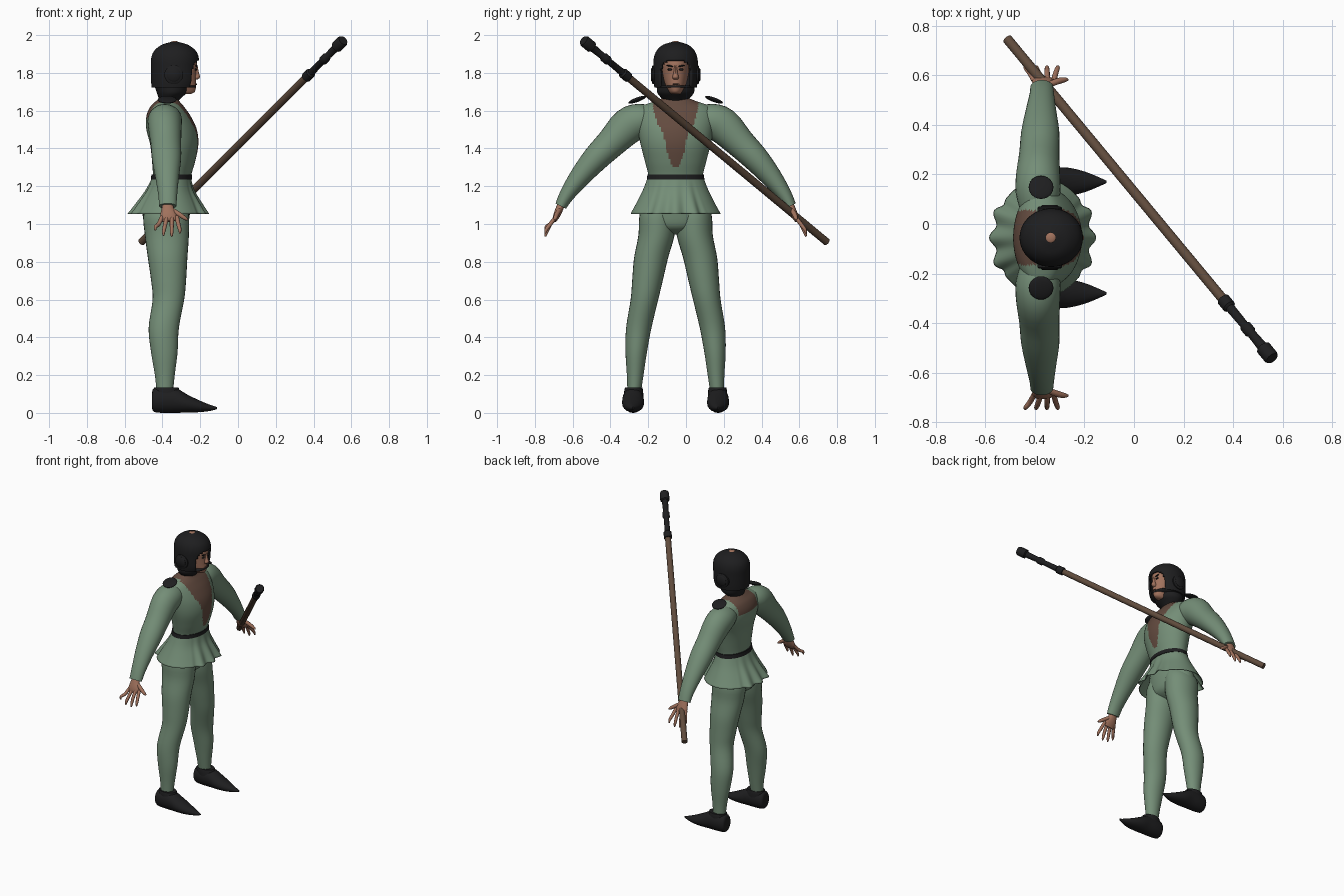
import bpy, bmesh, math
from mathutils import Vector

if "Cube" in bpy.data.objects:
    bpy.data.objects.remove(bpy.data.objects["Cube"])

C = -0.055  # y of the body's plane of symmetry


def material(name, rgb):
    m = bpy.data.materials.new(name)
    m.diffuse_color = (*rgb, 1)
    m.use_nodes = True
    m.node_tree.nodes["Principled BSDF"].inputs["Base Color"].default_value = m.diffuse_color
    return m


GREEN = material("sage_cloth", (0.175, 0.27, 0.185))
BLACK = material("black_leather", (0.013, 0.013, 0.014))
BROWN = material("brown_cloth", (0.125, 0.07, 0.05))
WOOD = material("wood", (0.115, 0.07, 0.045))
SKIN = material("skin", (0.36, 0.17, 0.11))


def smooth_rows(rows, k):
    """Catmull-Rom interpolation between rows of numbers."""
    out = []
    for i in range(len(rows) - 1):
        a, b, c, d = (rows[max(0, min(len(rows) - 1, i + j))] for j in (-1, 0, 1, 2))
        for s in range(k):
            t = s / k
            out.append([0.5 * (2 * q + (r - p) * t + (2 * p - 5 * q + 4 * r - w) * t * t
                               + (3 * q - p - 3 * r + w) * t ** 3) for p, q, r, w in zip(a, b, c, d)])
    return out + [list(rows[-1])]


def finish(name, bm, mats, angle=40):
    bmesh.ops.recalc_face_normals(bm, faces=bm.faces)
    me = bpy.data.meshes.new(name)
    bm.to_mesh(me)
    bm.free()
    ob = bpy.data.objects.new(name, me)
    bpy.context.collection.objects.link(ob)
    for m in mats:
        me.materials.append(m)
    bpy.ops.object.select_all(action='DESELECT')
    ob.select_set(True)
    bpy.context.view_layer.objects.active = ob
    bpy.ops.object.shade_smooth_by_angle(angle=math.radians(angle))
    return ob


def loft(name, rings, mats, n=24, caps=True, rule=None, drop=None, wave=None):
    """Skin over rings of (centre, u, v); rule picks a colour, drop removes faces."""
    bm = bmesh.new()
    grid = []
    for i, (c, u, v) in enumerate(rings):
        row = []
        for j in range(n):
            a = math.tau * j / n
            f = wave(a, i / (len(rings) - 1)) if wave else 1
            row.append(bm.verts.new(c + (u * math.cos(a) + v * math.sin(a)) * f))
        grid.append(row)
    for r, s in zip(grid, grid[1:]):
        for j in range(n):
            bm.faces.new((r[j], r[(j + 1) % n], s[(j + 1) % n], s[j]))
    if caps:
        bm.faces.new(grid[0])
        bm.faces.new(grid[-1])
    if rule:
        for f in bm.faces:
            f.material_index = rule(f.calc_center_median())
    if drop:
        bmesh.ops.delete(bm, geom=[f for f in bm.faces if drop(f.calc_center_median())], context='FACES')
    return finish(name, bm, mats)


def upright(rows, yc=C, k=4):
    """Rows of (z, x_back, x_front, y offset, y half width) to horizontal rings."""
    return [(Vector(((a + b) / 2, yc + o, z)), Vector(((b - a) / 2, 0, 0)), Vector((0, w, 0)))
            for z, a, b, o, w in smooth_rows(rows, k)]


def limb(rows, side, k=3):
    """Rows of (x, offset, z, radius across, radius along x) to rings along a path."""
    pts = smooth_rows(rows, k)
    P = [Vector((p[0], C + side * p[1], p[2])) for p in pts]
    rings = []
    for i, p in enumerate(pts):
        t = (P[min(i + 1, len(P) - 1)] - P[max(i - 1, 0)]).normalized()
        u = (Vector((1, 0, 0)) - t * t.x).normalized()
        rings.append((P[i], u * p[4], t.cross(u) * p[3]))
    return rings


def ball(name, loc, size, mat, tilt=0, seg=24):
    bm = bmesh.new()
    bmesh.ops.create_uvsphere(bm, u_segments=seg, v_segments=seg // 2, radius=1)
    ob = finish(name, bm, [mat])
    ob.location, ob.scale, ob.rotation_euler = loc, size, (tilt, 0, 0)
    return ob


def ramp(x, pts):
    for (a, p), (b, q) in zip(pts, pts[1:]):
        if a <= x <= b:
            return p + (q - p) * (x - a) / (b - a)
    return 0


# Torso with a brown bib in front and a brown yoke at the nape
BIB = [(1.305, 0.015), (1.36, 0.04), (1.47, 0.062), (1.54, 0.1), (1.62, 0.12), (1.7, 0.12)]


def torso_colour(p):
    d = abs(p.y - C)
    front = p.x > -0.35 and d < ramp(p.z, BIB)
    nape = p.x <= -0.35 and p.z > 1.56 and d < 0.11
    return 1 if front or nape else 0


loft("torso", upright([(1.2, -.455, -.25, 0, .148), (1.25, -.45, -.25, 0, .143), (1.33, -.455, -.227, 0, .162),
                       (1.42, -.465, -.21, 0, .185), (1.5, -.485, -.218, 0, .2), (1.57, -.485, -.25, 0, .205),
                       (1.62, -.465, -.285, 0, .185), (1.65, -.435, -.31, 0, .11), (1.67, -.41, -.32, 0, .06)], k=6),
     [GREEN, BROWN], n=112, rule=torso_colour)
loft("pelvis", upright([(.945, -.41, -.34, 0, .04), (.98, -.48, -.275, 0, .15), (1.05, -.505, -.255, 0, .19),
                        (1.14, -.48, -.25, 0, .17), (1.22, -.45, -.255, 0, .14)]), [GREEN], n=32)
loft("belt", upright([(1.235, -.462, -.243, 0, .153), (1.262, -.458, -.243, 0, .149)], k=1), [BLACK], n=48)


# Flared skirt, pleated at the front and the back
def pleats(a, t):
    zone = max(0, min(1, (abs(math.cos(a)) - 0.72) * 8))
    return 1 + 0.065 * (1 - t) * zone * (1 + math.cos(a * 15 if math.cos(a) > 0 else (a - math.pi) * 15)) \
        - 0.03 * (1 - t) * zone


skirt = loft("skirt", upright([(1.055, -.565, -.172, 0, .238), (1.11, -.53, -.2, 0, .208),
                               (1.18, -.485, -.235, 0, .173), (1.245, -.455, -.25, 0, .148)]),
             [GREEN], n=144, caps=False, wave=pleats)
mod = skirt.modifiers.new("cloth", 'SOLIDIFY')
mod.thickness = 0.005

for side, tag in ((1, "left"), (-1, "right")):
    # Leg and pointed shoe
    leg = [(.1, -.43, -.345, .185, .255), (.2, -.44, -.335, .17, .258), (.32, -.46, -.32, .152, .265),
           (.45, -.473, -.313, .128, .262), (.6, -.452, -.285, .092, .238), (.7, -.46, -.275, .068, .23),
           (.82, -.477, -.268, .04, .22), (.94, -.493, -.26, .006, .197), (1.05, -.5, -.26, .0, .19),
           (1.12, -.46, -.28, .02, .15)]
    loft(tag + "_leg", upright([(z, a, b, side * (p + q) / 2, (q - p) / 2) for z, a, b, p, q in leg]), [GREEN], n=28)
    shoe = [(-.456, .065, .035, .035), (-.445, .068, .048, .063), (-.39, .068, .056, .068), (-.33, .066, .057, .066),
            (-.27, .05, .058, .048), (-.2, .034, .042, .03), (-.14, .026, .018, .014), (-.11, .026, .004, .005)]
    yc = C + side * .225
    loft(tag + "_shoe", [(Vector((x, yc, z)), Vector((0, w, 0)), Vector((0, 0, h)))
                         for x, z, w, h in smooth_rows(shoe, 3)], [BLACK], n=20)
    loft(tag + "_shoe_collar", upright([(.07, -.45, -.29, side * .222, .052), (.115, -.448, -.308, side * .222, .05),
                                        (.135, -.443, -.315, side * .222, .046)]), [BLACK], n=20)

    # Sleeve, shoulder cap and hand
    loft(tag + "_sleeve", limb([(-.385, .1, 1.56, .06, .07), (-.387, .18, 1.55, .088, .09), (-.387, .25, 1.52, .096, .089),
                                (-.382, .34, 1.43, .08, .081), (-.378, .425, 1.345, .07, .077),
                                (-.375, .51, 1.245, .055, .062), (-.372, .575, 1.155, .04, .05),
                                (-.372, .608, 1.095, .031, .046)], side), [GREEN], n=28)
    ball(tag + "_shoulder_cap", (-.375, C + side * .203, 1.658), (.05, .05, .012), BLACK, -side * .35)
    loft(tag + "_palm", limb([(-.372, .6, 1.12, .018, .025), (-.372, .613, 1.085, .02, .032),
                              (-.368, .63, 1.045, .018, .044), (-.365, .642, 1.015, .01, .038)], side), [SKIN], n=16)
    for i in range(4):
        x0, x1 = -.402 + .026 * i, -.437 + .043 * i
        tip = (.965, .938, .933, .95)[i]
        loft(f"{tag}_finger_{i + 1}", limb([(x0, .632, 1.04, .01, .011), ((x0 + x1) / 2, .663, 1.0, .011, .011),
                                            (x1, .685, tip + .02, .009, .009), (x1, .69, tip, .004, .004)], side),
             [SKIN], n=10)
    loft(tag + "_thumb", limb([(-.35, .615, 1.075, .012, .013), (-.31, .63, 1.05, .013, .013),
                               (-.28, .637, 1.03, .01, .01), (-.266, .637, 1.022, .004, .004)], side), [SKIN], n=10)

    # Round ear guard: disc with a raised inner disc
    for part, r, d in (("ear_guard", .05, .125), ("ear_boss", .036, .131)):
        loft(f"{tag}_{part}", [(Vector((-.34, C + side * y, 1.79)), Vector((q, 0, 0)), Vector((0, 0, q)))
                               for y, q in ((.095, r), (d - .005, r), (d, r - .006))], [BLACK], n=32)

    # Eye and brow plates
    ball(tag + "_eye", (-.223, C + side * .03, 1.818), (.006, .013, .006), BLACK, 0, 12)
    ball(tag + "_brow", (-.22, C + side * .031, 1.837), (.006, .02, .004), BLACK, side * .2, 12)

# Head
loft("head", upright([(1.688, -.33, -.25, 0, .024), (1.7, -.36, -.229, 0, .036), (1.73, -.39, -.222, 0, .052),
                      (1.76, -.41, -.222, 0, .062), (1.8, -.42, -.221, 0, .07), (1.85, -.425, -.217, 0, .075),
                      (1.9, -.42, -.24, 0, .08), (1.93, -.38, -.28, 0, .05)]), [SKIN], n=32)
loft("nose", upright([(1.765, -.24, -.215, 0, .012), (1.777, -.24, -.201, 0, .017), (1.8, -.24, -.207, 0, .011),
                      (1.838, -.24, -.214, 0, .008)]), [SKIN], n=12)
ball("mouth", (-.222, C, 1.74), (.006, .02, .004), BROWN, 0, 12)
ball("crown_spot", (-.336, C, 1.961), (.021, .021, .008), SKIN)


# Open-faced helmet and neck scarf
def face_opening(p):
    a = abs(math.atan2((p.y - C) / .118, (p.x + .335) / .127))
    return p.z < 1.862 - .25 * max(0, a - .35) ** 2 and a < 0.78


helmet = loft("helmet", upright([(1.722, -.458, -.222, 0, .112), (1.76, -.46, -.21, 0, .117), (1.82, -.461, -.207, 0, .118),
                                 (1.875, -.46, -.207, 0, .116), (1.915, -.445, -.222, 0, .102),
                                 (1.945, -.41, -.258, 0, .073), (1.96, -.37, -.3, 0, .034),
                                 (1.965, -.345, -.325, 0, .01)], k=5),
              [BLACK], n=72, drop=face_opening)
mod = helmet.modifiers.new("shell", 'SOLIDIFY')
mod.thickness = 0.012
loft("neck_scarf", upright([(1.62, -.415, -.325, 0, .045), (1.65, -.42, -.315, 0, .058), (1.672, -.422, -.295, 0, .08),
                            (1.695, -.43, -.272, 0, .097), (1.725, -.44, -.262, 0, .1)]), [BLACK], n=32)

# Staff: wooden pole with a stepped dark head
A, B = Vector((-.51, .745, .905)), Vector((.557, -.542, 1.972))
axis = (B - A).normalized()
u = axis.orthogonal().normalized()
v = axis.cross(u)


def along(rows):
    return [(A.lerp(B, t), u * r, v * r) for t, r in rows]


loft("staff_pole", along([(0, .02), (.83, .02)]), [WOOD], n=20)
loft("staff_head", along([(.815, .02), (.816, .027), (.838, .027), (.842, .019), (.895, .017), (.9, .024), (.917, .024),
                          (.922, .018), (.965, .021), (.968, .031), (.995, .031), (1, .026)]), [BLACK], n=20)
